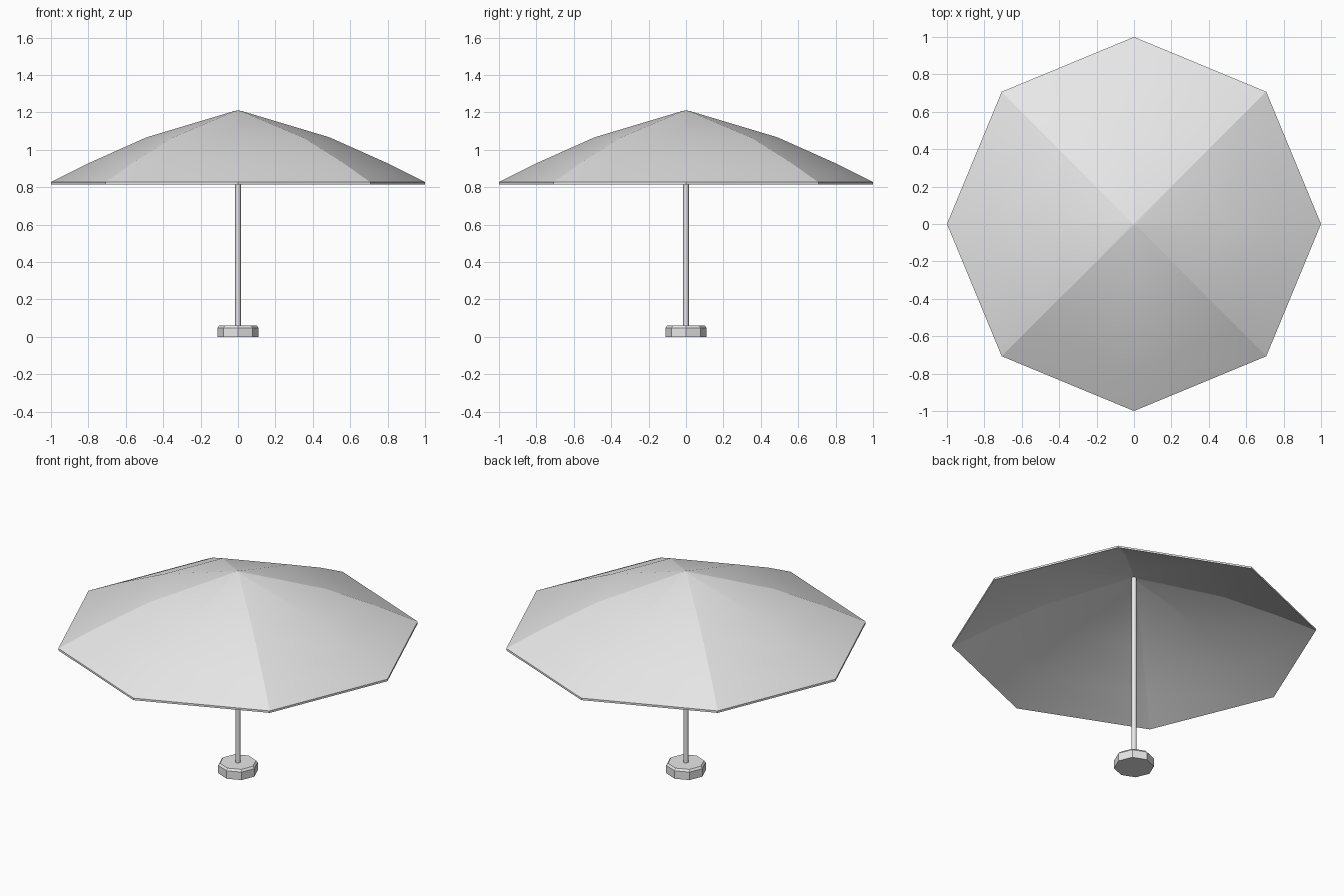
import bpy, bmesh
from math import pi, cos, sin, atan2, radians

cube = bpy.data.objects.get("Cube")
if cube:
    bpy.data.objects.remove(cube)

SIDES = 8

grey = bpy.data.materials.new("light grey")
grey.use_nodes = True
grey.diffuse_color = (0.8, 0.8, 0.8, 1)
grey.node_tree.nodes["Principled BSDF"].inputs["Base Color"].default_value = (0.8, 0.8, 0.8, 1)


def lathe(name, profile, sharp_angle, split_diagonals=False):
    """Turn a (radius, height) profile into an eight-sided solid."""
    bm = bmesh.new()
    rings = []
    for r, z in profile:
        if r == 0:
            rings.append([bm.verts.new((0, 0, z))] * SIDES)
        else:
            angles = [2 * pi * i / SIDES for i in range(SIDES)]
            rings.append([bm.verts.new((r * cos(a), r * sin(a), z)) for a in angles])
    for low, high in zip(rings, rings[1:]):
        for i in range(SIDES):
            j = (i + 1) % SIDES
            corners = [low[i], low[j], high[j], high[i]]
            bm.faces.new(list(dict.fromkeys(corners)))
    bmesh.ops.recalc_face_normals(bm, faces=bm.faces)
    for face in bm.faces:
        face.smooth = True
    for edge in bm.edges:
        a, b = edge.verts
        mid = (a.co + b.co) / 2
        run = b.co - a.co
        # ribs lying on the diagonals are creased
        on_diagonal = abs(abs(mid.x) - abs(mid.y)) < 1e-4 and abs(abs(run.x) - abs(run.y)) < 1e-4
        crease = split_diagonals and on_diagonal and mid.xy.length > 1e-4
        edge.smooth = not (crease or edge.calc_face_angle(0) > radians(sharp_angle))
    mesh = bpy.data.meshes.new(name)
    bm.to_mesh(mesh)
    bm.free()
    mesh.materials.append(grey)
    obj = bpy.data.objects.new(name, mesh)
    bpy.context.collection.objects.link(obj)
    return obj


# Canopy: thin domed shell with a narrow rim
top = [(0, 1.21), (0.02, 1.207), (0.49, 1.066), (0.79, 0.932), (1, 0.827)]
underside = [(r, z - 0.012) for r, z in reversed(top)]
lathe("canopy", top + underside, 30, split_diagonals=True)

# Pole: from the base up into the canopy
lathe("pole", [(0, 0.05), (0.015, 0.05), (0.015, 1.198), (0, 1.198)], 50)

# Base: octagonal foot with a bevelled top edge
lathe("base", [(0, 0), (0.11, 0), (0.11, 0.048), (0.1, 0.06), (0, 0.06)], 30)
